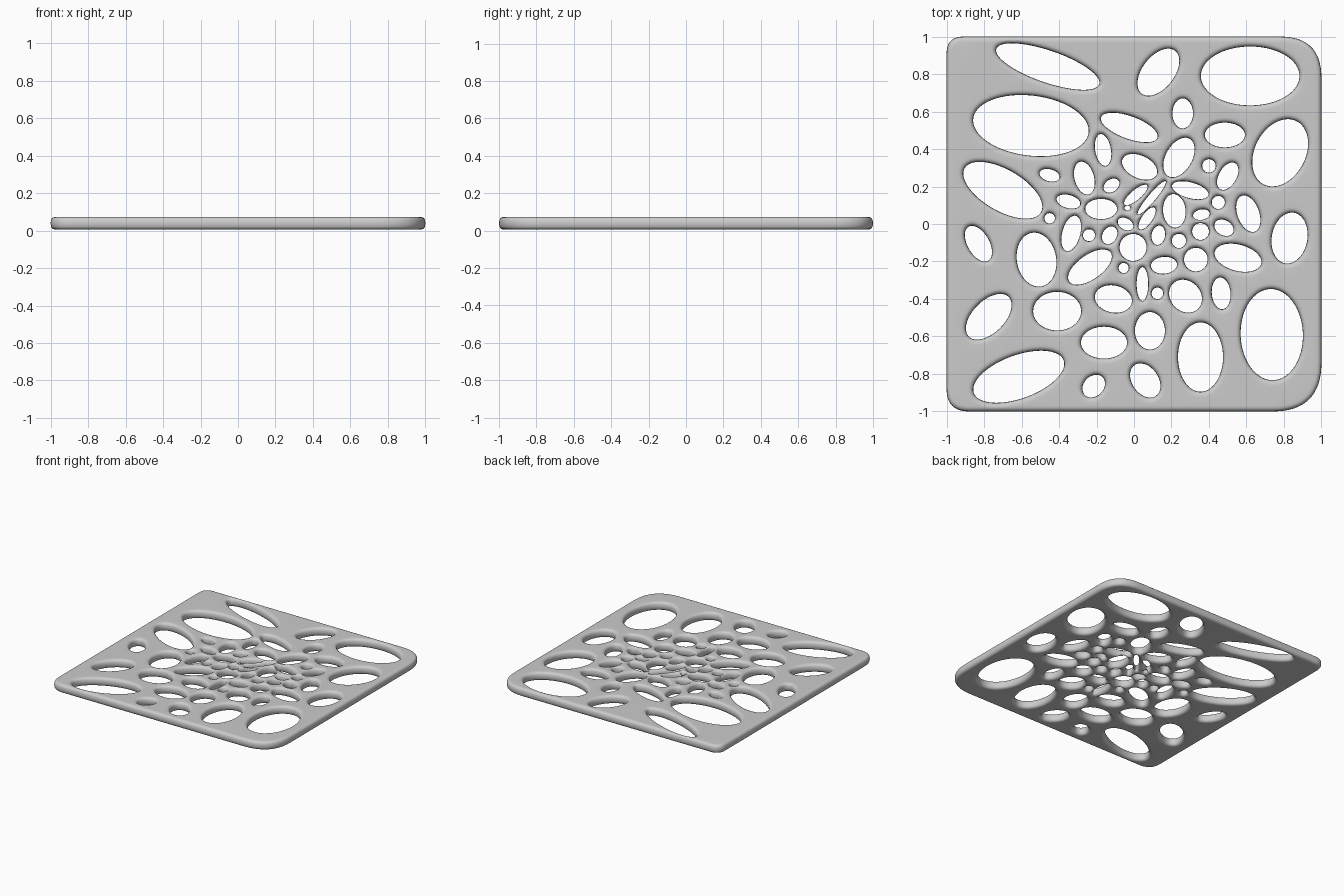
import bpy, bmesh
from math import sin, cos, radians, pi
from mathutils import Vector, kdtree
from mathutils.geometry import delaunay_2d_cdt

if "Cube" in bpy.data.objects:
    bpy.data.objects.remove(bpy.data.objects["Cube"])

MID, HALF, ROUND = 0.039, 0.034, 0.03   # mid height, half thickness, edge rounding

# Large outer holes: centre x, y, half length, half width, angle
large = [
    (-.46, .84, .29, .085, -19), (.13, .81, .145, .085, 52), (.62, .79, .263, .157, 0),
    (-.55, .525, .31, .16, -7), (-.025, .515, .16, .06, -20), (.26, .59, .08, .055, 90),
    (.485, .475, .107, .066, 0), (.78, .38, .19, .135, 62), (-.70, .18, .235, .11, -30),
    (-.83, -.105, .105, .058, -60), (-.52, -.19, .145, .105, 100), (.61, .055, .102, .058, -70),
    (.83, -.075, .137, .095, 80), (.555, -.18, .128, .07, -15), (-.775, -.495, .15, .085, 45),
    (-.615, -.815, .255, .115, 20), (-.41, -.465, .128, .103, 0), (-.235, -.23, .135, .065, 35),
    (-.11, -.40, .10, .072, -12), (-.16, -.633, .123, .085, 0), (.085, -.57, .10, .08, 90),
    (-.215, -.865, .067, .053, 45), (.06, -.835, .10, .07, -55), (.355, -.71, .185, .12, 90),
    (.735, -.59, .243, .166, 92), (.275, -.385, .095, .08, -45), (.465, -.37, .085, .05, 95)]
# Small petal-shaped holes crowding the middle
petals = [
    (-.165, .395, .086, .042, 100), (-.45, .26, .055, .032, -15), (-.265, .245, .09, .052, 105),
    (.03, .305, .10, .06, -25), (.24, .355, .115, .07, 60), (.50, .255, .08, .047, 60),
    (.30, .18, .10, .042, -15), (-.12, .205, .046, .033, 35), (.01, .155, .09, .036, 40),
    (.095, .14, .115, .02, 50), (.215, .07, .09, .06, 95), (.07, .03, .07, .028, 55),
    (-.35, .12, .065, .035, -15), (-.175, .08, .085, .054, 0), (-.335, -.05, .097, .048, 75),
    (-.13, -.06, .05, .038, 60), (-.045, 0, .045, .03, -30), (.045, -.32, .09, .031, 90),
    (.16, -.22, .07, .045, 5), (.13, -.06, .052, .036, 80), (.48, -.02, .055, .04, -30),
    (.36, .05, .045, .028, 10)]
# Round pores: centre x, y, radius
pores = [(.40, .31, .036), (-.45, .03, .028), (-.24, -.06, .032), (-.035, .085, .018),
         (-.005, -.125, .072), (-.055, -.235, .027), (.125, -.37, .031), (.24, -.09, .038),
         (.33, -.19, .063), (.355, -.04, .045), (.45, .115, .035)]
holes = large + petals + [(x, y, r, r, 0) for x, y, r in pores]


def ellipse(x, y, a, b, deg):
    n = max(24, int(pi * (a + b) / .012))
    c, s = cos(radians(deg)), sin(radians(deg))
    pts = []
    for i in range(n):
        u, v = a * cos(2 * pi * i / n), b * sin(2 * pi * i / n)
        pts.append(Vector((x + u * c - v * s, y + u * s + v * c)))
    return pts


def in_hole(p, skip=-1, grow=0):
    for k, (x, y, a, b, deg) in enumerate(holes):
        dx, dy = p.x - x, p.y - y
        a, b = a + grow, b + grow
        if k != skip and dx * dx + dy * dy < a * a:
            c, s = cos(radians(deg)), sin(radians(deg))
            if ((dx * c + dy * s) / a) ** 2 + ((dy * c - dx * s) / b) ** 2 < 1:
                return True
    return False


def rounded_square():
    # square outline with a different softness at each corner, anticlockwise
    pts = []
    corners = [(1, -1, .26), (1, 1, .22), (-1, 1, .09), (-1, -1, .12)]
    for k, (x, y, r) in enumerate(corners):
        c = Vector((x, y))
        nx, ny, nr = corners[(k + 1) % 4]
        px, py, _ = corners[k - 1]
        to_next = (Vector((nx, ny)) - c) / 2
        to_prev = (Vector((px, py)) - c) / 2
        a, b = c + to_prev * r, c + to_next * r
        n = max(8, int(r * 100))
        for i in range(n):
            t = i / n
            pts.append(a * (1 - t) ** 2 + c * 2 * t * (1 - t) + b * t * t)
        end = Vector((nx, ny)) - to_next * nr
        m = int((end - b).length / .015)
        pts += [b.lerp(end, i / m) for i in range(m)]
    return pts


# Keep a thin web between neighbouring holes
for _ in range(6):
    tight = [k for k, h in enumerate(holes) if any(in_hole(p, k, .008) for p in ellipse(*h))]
    for k in tight:
        x, y, a, b, deg = holes[k]
        holes[k] = (x, y, a * .98, b * .95, deg)
    if not tight:
        break

# Outline points, constrained edges and a distance lookup
loops = [rounded_square()] + [ellipse(*h) for h in holes]
pts, owner, edges = [], [], []
for k, loop in enumerate(loops):
    base, n = len(pts), len(loop)
    pts += loop
    owner += [k] * n
    edges += [(base + i, base + (i + 1) % n) for i in range(n)]
tree = kdtree.KDTree(len(pts))
for i, p in enumerate(pts):
    tree.insert((p.x, p.y, 0), i)
tree.balance()


def edge_distance(p):
    return tree.find((p.x, p.y, 0))[2]


def add_point(p):
    pts.append(p)
    owner.append(-1)


# Rings of points that follow every edge and carry the rounding
for k, loop in enumerate(loops):
    sign = -1 if k == 0 else 1
    n = len(loop)
    for d in (.002, .006, .012, .02, .03):
        for i in range(n):
            t = (loop[(i + 1) % n] - loop[i - 1]).normalized()
            p = loop[i] + Vector((t.y, -t.x)) * d * sign
            if edge_distance(p) > d * .85 and not in_hole(p):
                add_point(p)
# Loose grid on the flat areas
for i in range(-24, 25):
    for j in range(-24, 25):
        p = Vector((i * .04, j * .04))
        if abs(p.x) + abs(p.y) < 1.8 and edge_distance(p) > .038 and not in_hole(p):
            add_point(p)

# Triangulate; where a web is bridged directly, add its middle and repeat
for _ in range(4):
    verts, _e, tris, origin, _a, _b = delaunay_2d_cdt(pts, edges, [], 0, 1e-6)
    own = [owner[min(o)] if o else -1 for o in origin]
    bridges = {tuple(sorted((f[i], f[i - 1]))) for f in tris for i in range(3)
               if own[f[i]] >= 0 and own[f[i - 1]] >= 0 and own[f[i]] != own[f[i - 1]]}
    if not bridges:
        break
    for a, b in bridges:
        add_point((verts[a] + verts[b]) / 2)

# Top and bottom skins meet along the outlines
bm = bmesh.new()


def skin_pair(p):
    t = min(1, edge_distance(p) / ROUND)
    h = HALF * (1 - (1 - t) ** 2.5) ** .4
    return bm.verts.new((p.x, p.y, MID + h)), bm.verts.new((p.x, p.y, MID - h))


pairs = []
for v, o in zip(verts, own):
    if o >= 0:
        w = bm.verts.new((v.x, v.y, MID))
        pairs.append((w, w))
    else:
        pairs.append(skin_pair(v))
for f in tris:
    kinds = {own[i] for i in f}
    if len(kinds) == 1 and kinds != {-1}:
        continue        # inside a hole
    parts = [[pairs[i] for i in f]]
    if -1 not in kinds:     # raise a triangle that touches outlines only
        mid = skin_pair((verts[f[0]] + verts[f[1]] + verts[f[2]]) / 3)
        parts = [[pairs[f[i - 1]], pairs[f[i]], mid] for i in range(3)]
    for part in parts:
        bm.faces.new([q[0] for q in part])
        bm.faces.new([q[1] for q in reversed(part)])
loose = [v for v in bm.verts if not v.link_faces]
bmesh.ops.delete(bm, geom=loose, context='VERTS')
for f in bm.faces:
    f.smooth = True
mesh = bpy.data.meshes.new("perforated_panel")
bm.to_mesh(mesh)
bm.free()
panel = bpy.data.objects.new("perforated_panel", mesh)
bpy.context.collection.objects.link(panel)
